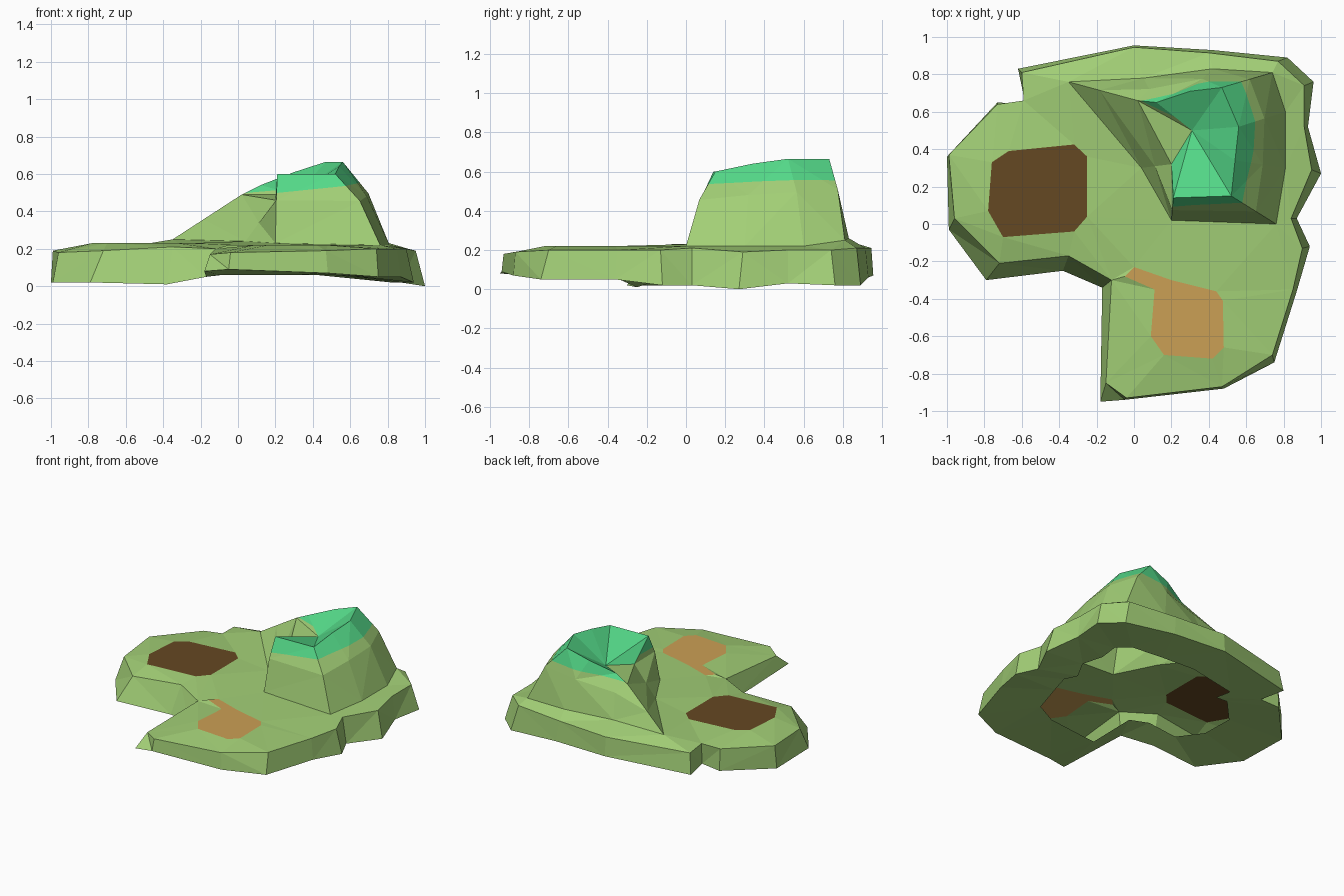
import bpy, bmesh
from mathutils import Vector

if "Cube" in bpy.data.objects:
    bpy.data.objects.remove(bpy.data.objects["Cube"])


def material(name, rgb):
    m = bpy.data.materials.new(name)
    m.diffuse_color = (*rgb, 1)
    m.use_nodes = True
    m.node_tree.nodes["Principled BSDF"].inputs["Base Color"].default_value = m.diffuse_color
    return m


GRASS = material("grass", (0.36, 0.62, 0.18))
PEAK = material("peak_green", (0.09, 0.70, 0.25))
SOIL = material("soil", (0.13, 0.065, 0.016))
SAND = material("sand", (0.60, 0.35, 0.09))


def finish(name, bm, mats):
    me = bpy.data.meshes.new(name)
    bm.to_mesh(me)
    bm.free()
    for m in mats:
        me.materials.append(m)
    ob = bpy.data.objects.new(name, me)
    bpy.context.collection.objects.link(ob)
    return ob


def add_loop(bm, pts):
    return [bm.verts.new(p) for p in pts]


def bridge(bm, a, b):
    n = len(a)
    for i in range(n):
        j = (i + 1) % n
        bm.faces.new((a[i], a[j], b[j], b[i]))


def loop_edges(bm, vs):
    out = []
    for i, v in enumerate(vs):
        w = vs[(i + 1) % len(vs)]
        out.append(bm.edges.get((v, w)) or bm.edges.new((v, w)))
    return out


# island outline, clockwise from above: rim x, y, z and foot x, y, z
outline = [
    (-0.99, 0.37, 0.19, -1.00, 0.36, 0.02), (-0.73, 0.64, 0.20, -0.73, 0.65, 0.04),
    (-0.59, 0.66, 0.21, -0.58, 0.64, 0.05), (-0.60, 0.81, 0.20, -0.62, 0.83, 0.05),
    (0.00, 0.945, 0.21, 0.00, 0.955, 0.07), (0.40, 0.915, 0.21, 0.42, 0.93, 0.06),
    (0.77, 0.87, 0.21, 0.82, 0.89, 0.02), (0.91, 0.74, 0.20, 0.96, 0.76, 0.02),
    (0.91, 0.52, 0.20, 0.93, 0.52, 0.03), (0.95, 0.29, 0.19, 1.00, 0.27, 0.00),
    (0.84, 0.03, 0.21, 0.87, 0.03, 0.02), (0.90, -0.13, 0.20, 0.94, -0.12, 0.02),
    (0.85, -0.35, 0.20, 0.87, -0.36, 0.05), (0.74, -0.70, 0.20, 0.75, -0.74, 0.05),
    (0.47, -0.87, 0.19, 0.48, -0.88, 0.07), (-0.04, -0.93, 0.18, -0.05, -0.94, 0.09),
    (-0.15, -0.85, 0.17, -0.18, -0.95, 0.08), (-0.12, -0.30, 0.20, -0.17, -0.34, 0.05),
    (-0.35, -0.17, 0.21, -0.38, -0.25, 0.01), (-0.72, -0.21, 0.19, -0.79, -0.30, 0.02),
    (-0.96, 0.03, 0.18, -0.99, -0.03, 0.02),
]
rim = [Vector(p[:3]) for p in outline]
foot = [Vector(p[3:]) for p in outline]

# inner edge of the underside, framing the hollow
mid = Vector((0.05, 0.15, 0.06))
hollow = [mid + (Vector((p.x, p.y, 0.06)) - mid) * 0.62 for p in foot]

# hill foot and crater crest, matched point by point
base = [Vector(p) for p in (
    (-0.35, 0.76, 0.25), (0.05, 0.78, 0.26), (0.42, 0.83, 0.26),
    (0.74, 0.81, 0.25), (0.81, 0.60, 0.22), (0.81, 0.30, 0.22),
    (0.76, 0.00, 0.22), (0.20, 0.02, 0.23), (0.04, 0.30, 0.24))]
crest = [Vector(p) for p in (
    (0.02, 0.66, 0.49), (0.12, 0.65, 0.54), (0.30, 0.71, 0.61),
    (0.47, 0.73, 0.665), (0.56, 0.52, 0.665), (0.54, 0.34, 0.64),
    (0.52, 0.15, 0.60), (0.21, 0.14, 0.60), (0.20, 0.32, 0.46))]

# flat ground patches
soil_pts = [(x, y, 0.23) for x, y in (
    (-0.76, 0.33), (-0.67, 0.39), (-0.32, 0.425), (-0.25, 0.36),
    (-0.25, 0.04), (-0.32, -0.04), (-0.70, -0.07), (-0.78, 0.07))]
sand_pts = [(x, y, 0.22) for x, y in (
    (0.11, -0.35), (-0.05, -0.28), (0.00, -0.23), (0.20, -0.30),
    (0.44, -0.36), (0.475, -0.41), (0.48, -0.66), (0.42, -0.72),
    (0.16, -0.70), (0.09, -0.60))]

# island shell: ground with openings, side walls and underside ring
bm = bmesh.new()
r, f, h = (add_loop(bm, p) for p in (rim, foot, hollow))
bridge(bm, r, f)
bridge(bm, f, h)
edges = loop_edges(bm, r)
for pts in (base, soil_pts, sand_pts):
    edges += loop_edges(bm, add_loop(bm, pts))
bmesh.ops.triangle_fill(bm, edges=edges, use_beauty=True, normal=(0, 0, 1))
bmesh.ops.triangulate(bm, faces=[q for q in bm.faces if len(q.verts) > 3])
bmesh.ops.recalc_face_normals(bm, faces=bm.faces[:])
top = max(bm.faces, key=lambda q: q.calc_center_median().z)
if top.normal.z < 0:
    bmesh.ops.reverse_faces(bm, faces=bm.faces[:])
finish("island", bm, [GRASS])

# patches filling the openings
for name, pts, mat in (("soil_patch", soil_pts, SOIL), ("sand_patch", sand_pts, SAND)):
    bm = bmesh.new()
    bm.faces.new(add_loop(bm, reversed(pts)))
    bmesh.ops.triangulate(bm, faces=bm.faces[:])
    finish(name, bm, [mat])

# hollow hill with bulging flanks and a crater opening to the front left
bm = bmesh.new()
waist = []
for i, (b, c) in enumerate(zip(base, crest)):
    w = b.lerp(c, 0.45)
    if 0 < i < 8:
        w.z = b.z + (c.z - b.z) * 0.62
    waist.append(w)
lo, wa, hi = (add_loop(bm, p) for p in (base, waist, crest))
bridge(bm, wa, lo)
bridge(bm, hi, wa)
pit = bm.verts.new((0.31, 0.50, 0.49))
for i in range(len(hi)):
    bm.faces.new((pit, hi[(i + 1) % len(hi)], hi[i]))
bmesh.ops.triangulate(bm, faces=bm.faces[:])
bmesh.ops.recalc_face_normals(bm, faces=bm.faces[:])
if sum(q.normal.z * q.calc_area() for q in bm.faces) < 0:
    bmesh.ops.reverse_faces(bm, faces=bm.faces[:])

# tinted peak above a slightly tilted level
level = Vector((0, 0, 0.475))
tilt = Vector((-0.10, -0.03, 1)).normalized()
bmesh.ops.bisect_plane(bm, geom=bm.verts[:] + bm.edges[:] + bm.faces[:],
                       plane_co=level, plane_no=tilt)
for q in bm.faces:
    c = q.calc_center_median()
    crater = 0.2 < c.x < 0.5 and 0.25 < c.y < 0.68 and c.z > 0.45
    q.material_index = int((c - level).dot(tilt) > 0 or crater)
finish("hill", bm, [GRASS, PEAK])
